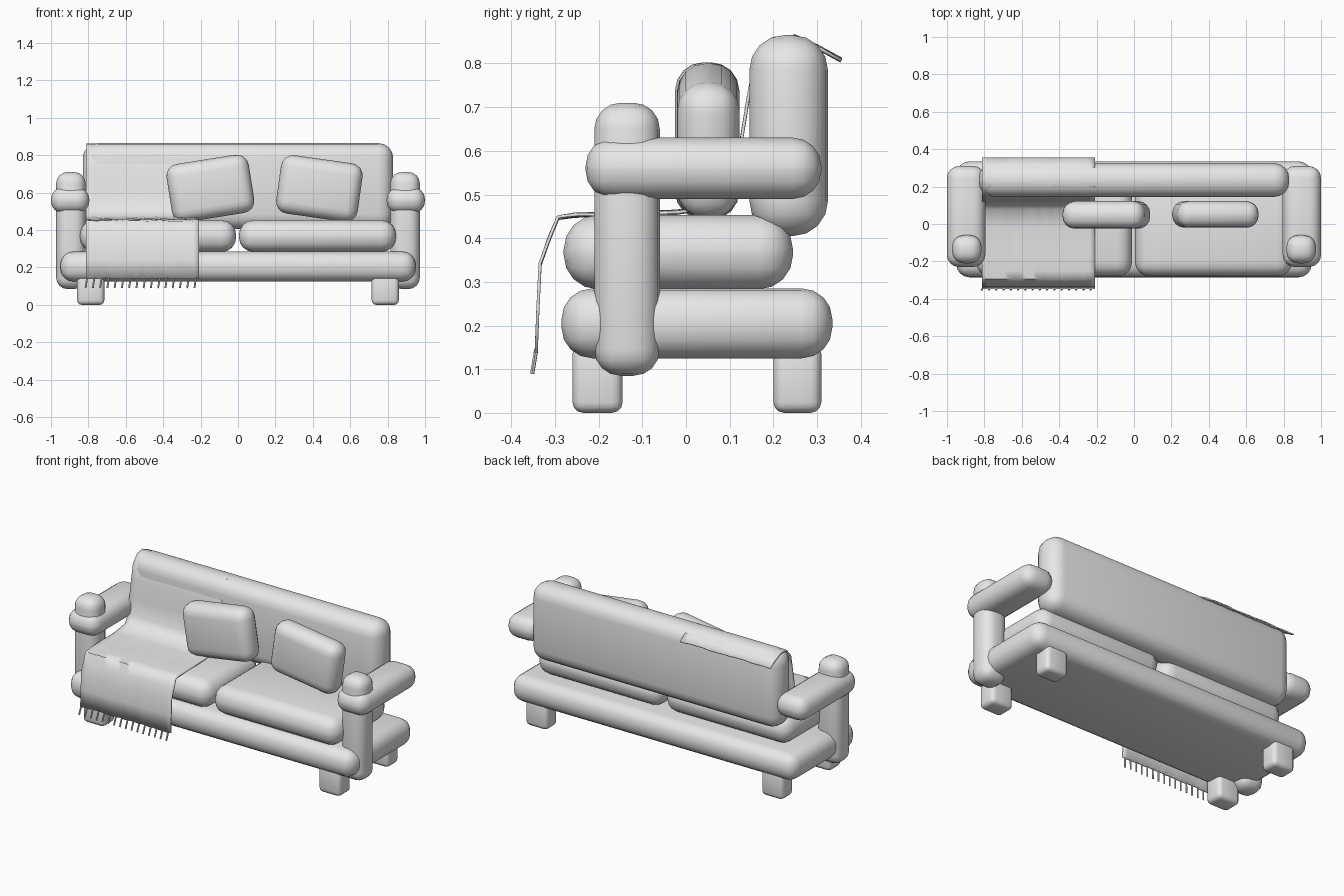
import bpy, bmesh, math, random
from mathutils import Matrix, Vector

if "Cube" in bpy.data.objects:
    bpy.data.objects.remove(bpy.data.objects["Cube"])
random.seed(4)

GREY = (0.8, 0.8, 0.8, 1)
fabric = bpy.data.materials.new("light grey")
fabric.use_nodes = True
fabric.diffuse_color = GREY
fabric.node_tree.nodes["Principled BSDF"].inputs["Base Color"].default_value = GREY


def finish(name, bm, angle=40):
    mesh = bpy.data.meshes.new(name)
    bmesh.ops.recalc_face_normals(bm, faces=bm.faces)
    bm.to_mesh(mesh)
    bm.free()
    mesh.materials.append(fabric)
    obj = bpy.data.objects.new(name, mesh)
    bpy.context.collection.objects.link(obj)
    bpy.ops.object.select_all(action='DESELECT')
    obj.select_set(True)
    bpy.context.view_layer.objects.active = obj
    bpy.ops.object.shade_smooth_by_angle(angle=math.radians(angle))
    return obj


def soft_box(name, xs, ys, zs, radius, segments=4, tilt=0):
    """Rounded box between the given limits, tilted about the y axis."""
    lo, hi = (Vector(p) for p in zip(xs, ys, zs))
    bm = bmesh.new()
    bmesh.ops.create_cube(bm, size=1, matrix=Matrix.Diagonal((*(hi - lo), 1)))
    bmesh.ops.bevel(bm, geom=bm.edges[:], offset=radius, segments=segments,
                    profile=0.5, affect='EDGES')
    place = Matrix.Translation((lo + hi) / 2) @ Matrix.Rotation(math.radians(tilt), 4, 'Y')
    bmesh.ops.transform(bm, matrix=place, verts=bm.verts)
    return finish(name, bm)


# Frame, back and seat
soft_box("base", (-0.95, 0.95), (-0.285, 0.335), (0.125, 0.285), 0.07)
soft_box("backrest", (-0.83, 0.83), (0.145, 0.325), (0.405, 0.865), 0.08)
soft_box("left_seat_cushion", (0.005, 0.845), (-0.28, 0.245), (0.283, 0.453), 0.078)
soft_box("right_seat_cushion", (-0.845, -0.01), (-0.28, 0.245), (0.283, 0.453), 0.078)

# Arms, posts and legs on both sides
for side, s in (("left", 1), ("right", -1)):
    def mirror(a, b):
        return sorted((s * a, s * b))
    soft_box(side + "_armrest", mirror(0.795, 1.0), (-0.23, 0.31), (0.49, 0.63), 0.065)
    soft_box(side + "_arm_post", mirror(0.815, 0.972), (-0.21, -0.06), (0.085, 0.71), 0.06)
    soft_box(side + "_front_leg", mirror(0.715, 0.86), (-0.26, -0.145), (0, 0.16), 0.025, 3)
    soft_box(side + "_back_leg", mirror(0.715, 0.86), (0.2, 0.31), (0, 0.16), 0.025, 3)

# Scatter pillows
soft_box("right_pillow", (-0.37, 0.075), (-0.025, 0.122), (0.465, 0.78), 0.065, tilt=-9)
soft_box("left_pillow", (0.215, 0.655), (-0.02, 0.122), (0.465, 0.78), 0.065, tilt=8)

# Throw blanket draped from the back over the seat
drape = [(0.355, 0.808), (0.3, 0.838), (0.25, 0.86), (0.2, 0.855), (0.16, 0.81),
         (0.144, 0.73), (0.126, 0.62), (0.115, 0.52), (0.08, 0.472), (-0.02, 0.46),
         (-0.15, 0.456), (-0.25, 0.453), (-0.293, 0.447), (-0.313, 0.4),
         (-0.334, 0.34), (-0.339, 0.24), (-0.343, 0.14)]
X0, X1, COLUMNS = -0.812, -0.208, 20
bm = bmesh.new()
rows = []
for y, z in drape:
    row = []
    for i in range(COLUMNS + 1):
        wobble = random.uniform(-0.003, 0.003)
        row.append(bm.verts.new((X0 + (X1 - X0) * i / COLUMNS, y, z + wobble)))
    rows.append(row)
for a, b in zip(rows, rows[1:]):
    for i in range(COLUMNS):
        bm.faces.new((a[i], a[i + 1], b[i + 1], b[i]))
blanket = finish("throw_blanket", bm, 60)
thick = blanket.modifiers.new("thickness", 'SOLIDIFY')
thick.thickness = 0.007
thick.offset = 0

# Fringe along the blanket's front hem
bm = bmesh.new()
STRANDS = 16
top, tip = Vector((0, -0.343, 0.145)), Vector((-0.008, -0.352, 0.09))
direction = tip - top
turn = direction.to_track_quat('Z', 'Y').to_matrix().to_4x4()
for i in range(STRANDS):
    x = -0.807 + i * 0.0388
    centre = (top + tip) / 2 + Vector((x, 0, 0))
    bmesh.ops.create_cone(bm, cap_ends=True, segments=6, radius1=0.005, radius2=0.005,
                          depth=direction.length, matrix=Matrix.Translation(centre) @ turn)
finish("blanket_fringe", bm)
